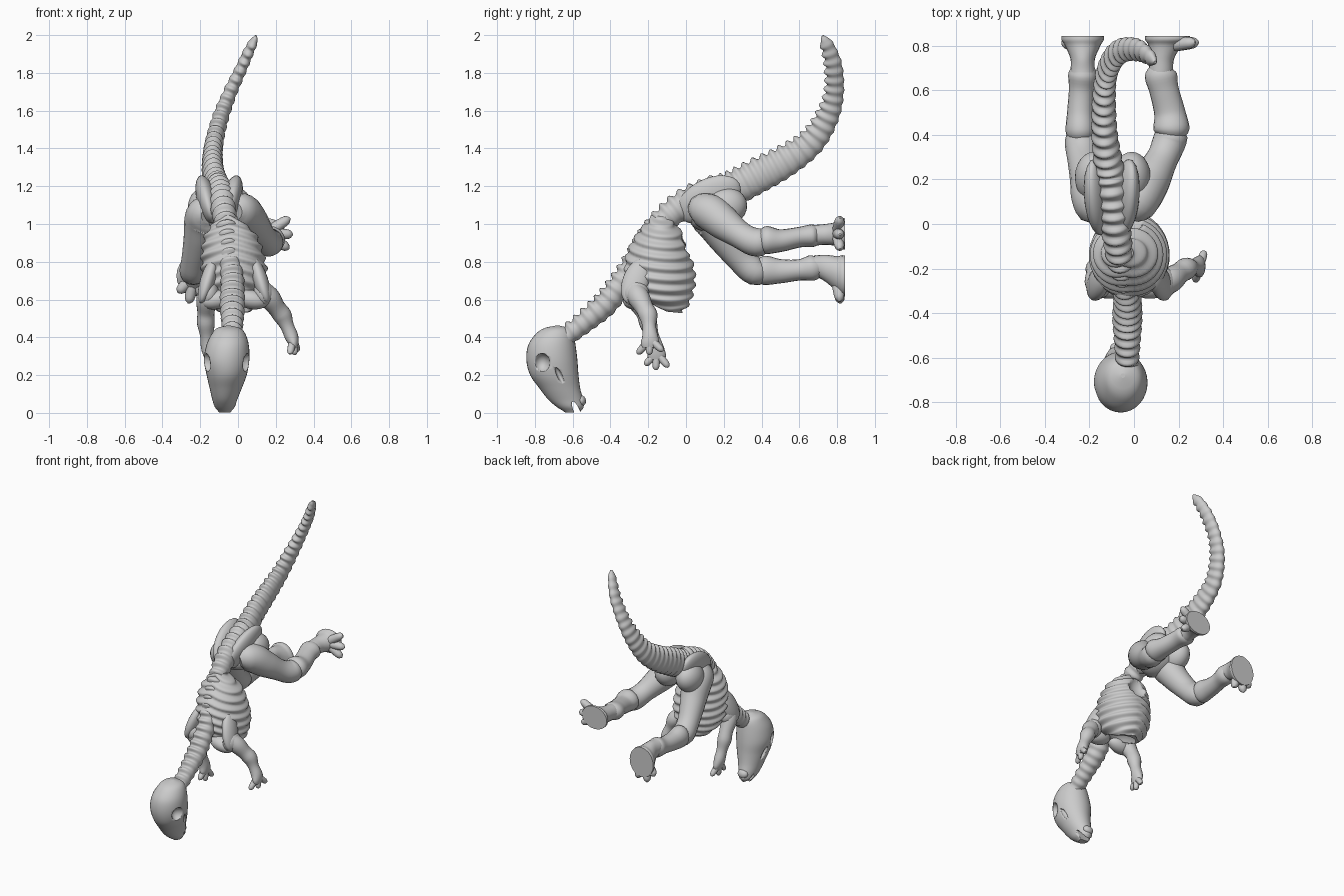
import bpy, bmesh, math
from mathutils import Vector


def resample(pts, n):
    """Smooth curve through (x, y, z, side radius, up radius), evenly spaced."""
    P = [Vector(p) for p in pts]
    P = [2 * P[0] - P[1]] + P + [2 * P[-1] - P[-2]]
    for k in (0, -1):
        for c in (3, 4):
            P[k][c] = P[1 if k == 0 else -2][c]
    dense = []
    for i in range(1, len(P) - 2):
        a, b, c, d = P[i - 1:i + 3]
        for j in range(20):
            t = j / 20
            dense.append(0.5 * (2 * b + (c - a) * t + (2 * a - 5 * b + 4 * c - d) * t * t
                                + (3 * b - a - 3 * c + d) * t ** 3))
    dense.append(P[-2])
    length = [0]
    for a, b in zip(dense, dense[1:]):
        length.append(length[-1] + (b - a).to_3d().length)
    out, k = [], 0
    for i in range(n):
        s = length[-1] * i / (n - 1)
        while k < len(dense) - 2 and length[k + 1] < s:
            k += 1
        f = (s - length[k]) / max(length[k + 1] - length[k], 1e-9)
        out.append(dense[k].lerp(dense[k + 1], min(f, 1)))
    return out


def loft(name, pts, n=24, sides=20, ridges=0, amp=0.0, dorsal=0.0, up=None, droop=0.0):
    """Elliptical tube along a path; ridges adds bumps, droop slants them down the sides."""
    S = resample([p if len(p) == 5 else (*p, p[3]) for p in pts], n)
    bm = bmesh.new()
    rings = []
    for i, s in enumerate(S):
        t = (S[min(i + 1, n - 1)].to_3d() - S[max(i - 1, 0)].to_3d()).normalized()
        if up:
            side, u = Vector((1, 0, 0)), Vector(up).normalized()
        else:
            ref = Vector((1, 0, 0)) if abs(t.x) < 0.8 else Vector((0, 1, 0))
            side = (ref - t * ref.dot(t)).normalized()
            u = side.cross(t)
        fade = min(1, s[4] / 0.06)
        ring = []
        for k in range(sides):
            a = 2 * math.pi * k / sides
            phase = ridges * i / (n - 1) + droop * abs(math.cos(a))
            wave = math.cos(2 * math.pi * phase) if ridges else 0
            h = wave * fade * (amp + dorsal * max(0, math.sin(a)) ** 3)
            ring.append(bm.verts.new(s.to_3d() + side * (max(s[3], 0.004) + h) * math.cos(a)
                                     + u * (max(s[4], 0.004) + h) * math.sin(a)))
        rings.append(ring)
    for r, q in zip(rings, rings[1:]):
        for k in range(sides):
            bm.faces.new((r[k], r[(k + 1) % sides], q[(k + 1) % sides], q[k]))
    bm.faces.new(rings[0])
    bm.faces.new(rings[-1])
    return finish(name, bm)


def finish(name, bm):
    bmesh.ops.recalc_face_normals(bm, faces=bm.faces)
    for f in bm.faces:
        f.smooth = len(f.verts) < 8
    me = bpy.data.meshes.new(name)
    bm.to_mesh(me)
    bm.free()
    ob = bpy.data.objects.new(name, me)
    bpy.context.collection.objects.link(ob)
    return ob


def ellipsoid(name, loc, radii, tilt=(0, 0, 0)):
    bm = bmesh.new()
    bmesh.ops.create_uvsphere(bm, u_segments=24, v_segments=16, radius=1)
    ob = finish(name, bm)
    ob.location, ob.scale, ob.rotation_euler = loc, radii, tilt
    return ob


def cut(target, cutter):
    cutter.hide_render = True
    cutter.display_type = 'WIRE'
    m = target.modifiers.new("cut", 'BOOLEAN')
    m.operation, m.solver, m.object = 'DIFFERENCE', 'EXACT', cutter


# Backbone: neck, back and tail in one ridged run
loft("spine_and_tail", [
    (-.03, -.64, .40, .05), (-.03, -.52, .495, .058), (-.03, -.42, .585, .065),
    (-.03, -.33, .71, .06), (-.045, -.26, .83, .055), (-.06, -.17, .97, .058),
    (-.08, -.03, 1.09, .065, .075), (-.095, .12, 1.155, .07, .085),
    (-.11, .24, 1.185, .066, .09), (-.13, .38, 1.255, .058, .09), (-.135, .53, 1.335, .052, .082),
    (-.125, .665, 1.435, .046, .07), (-.09, .75, 1.57, .042, .06), (-.04, .785, 1.70, .036, .05),
    (.02, .782, 1.83, .031, .046), (.06, .758, 1.92, .027, .038), (.085, .735, 1.97, .02, .028),
    (.095, .725, 1.997, .006)], n=44 * 7 + 1, sides=24, ridges=44, amp=.0035, dorsal=.008)

# Ribcage with slanted rib ridges, hollowed at the belly and the chest opening
ribs = loft("ribcage", [
    (-.055, -.13, 1.04, .05, .05), (-.04, -.13, .95, .13, .12), (-.03, -.14, .85, .163, .165),
    (-.02, -.14, .75, .172, .188), (-.02, -.14, .66, .165, .18), (-.02, -.12, .58, .13, .13),
    (-.02, -.09, .535, .08, .065)], n=91, sides=40, ridges=9, amp=.008, up=(0, -1, .1), droop=-.8)
cut(ribs, ellipsoid("belly_cutter", (-.03, .05, .90), (.09, .09, .09)))
cut(ribs, ellipsoid("chest_cutter", (-.02, -.18, .54), (.10, .13, .10)))

# Pelvis blades, haunches and hip block
for s, label in ((-1, "left"), (1, "right")):
    ellipsoid(label + "_hip_blade", (-.1 + s * .065, .12, 1.13), (.053, .185, .11), (.5, s * .25, 0))
    ellipsoid(label + "_haunch", (-.095 + s * .085, .21, 1.09), (.085, .115, .10), (.3, 0, 0))
ellipsoid("hip_block", (-.09, .13, 1.06), (.13, .12, .09), (.5, 0, 0))

# Skull with eye sockets, cheek openings and mouth gap
skull = loft("skull", [
    (-.05, -.68, .462, .01, .01), (-.05, -.685, .45, .06, .062), (-.05, -.695, .42, .088, .098),
    (-.055, -.71, .36, .112, .125), (-.06, -.71, .28, .12, .135), (-.06, -.697, .20, .106, .128),
    (-.065, -.668, .13, .085, .108), (-.07, -.637, .07, .066, .092),
    (-.07, -.612, .03, .052, .07), (-.07, -.60, .002, .03, .04)],
    n=50, sides=32, up=(0, -1, 0))
for s in (-1, 1):
    cut(skull, ellipsoid("eye_cutter", (-.06 + s * .125, -.765, .265), (.06, .045, .052)))
    cut(skull, ellipsoid("cheek_cutter", (-.06 + s * .11, -.665, .19), (.03, .015, .055), (.45, 0, 0)))
cut(skull, ellipsoid("mouth_cutter", (-.07, -.578, .01), (.15, .016, .06), (.42, 0, 0)))
ellipsoid("lower_jaw_tip", (-.07, -.555, .065), (.038, .025, .03), (.3, 0, 0))

# Hind legs: thigh, knobbly knee, shin, then a flat-soled foot with three toes
loft("right_thigh", [
    (-.02, .04, 1.07, .05), (.0, .07, 1.075, .085), (.03, .13, 1.06, .098), (.075, .20, 1.005, .09),
    (.125, .29, .94, .072), (.155, .36, .905, .075), (.17, .41, .905, .07), (.172, .445, .908, .03)])
loft("right_shin", [
    (.165, .38, .915, .04), (.168, .42, .915, .08, .074), (.16, .50, .912, .07, .06),
    (.135, .60, .93, .066, .054), (.12, .67, .938, .072, .06), (.12, .71, .94, .045)])
loft("right_foot", [
    (.12, .68, .94, .055), (.125, .74, .945, .055), (.14, .80, .947, .075, .065),
    (.15, .825, .948, .10, .082), (.15, .842, .948, .10, .082)], up=(0, 0, 1))
loft("left_thigh", [
    (-.15, .03, 1.05, .05), (-.165, .06, 1.055, .09), (-.18, .13, 1.03, .103), (-.20, .20, .93, .088),
    (-.225, .29, .815, .074), (-.235, .36, .752, .075), (-.24, .41, .75, .062), (-.24, .435, .75, .03)])
loft("left_shin", [
    (-.24, .36, .755, .04), (-.24, .41, .755, .066, .077), (-.24, .50, .75, .06, .064),
    (-.235, .60, .757, .057, .056), (-.23, .67, .768, .065, .068), (-.23, .71, .778, .05)])
loft("left_foot", [
    (-.23, .68, .78, .055), (-.23, .74, .765, .055, .072), (-.23, .80, .735, .08, .095),
    (-.23, .825, .727, .095, .108), (-.23, .842, .725, .095, .108)], up=(0, 0, 1))


def digits(name, root, tips, r):
    for i, tip in enumerate(tips):
        a, b = Vector(root), Vector(tip)
        e = b + (b - a) * .04
        loft(f"{name}_{i + 1}", [(*a, r), (*a.lerp(b, .6), r * .95), (*a.lerp(b, .92), r * .75), (*e, .005)],
             n=14, sides=12)


digits("right_toe", (.15, .80, .95), [(.265, .815, .87), (.285, .815, .945), (.27, .815, 1.03)], .03)
digits("left_toe", (-.23, .795, .73), [(-.315, .815, .64), (-.26, .818, .585), (-.18, .815, .595)], .031)

# Shoulder blades and arms
for s, label in ((-1, "left"), (1, "right")):
    ellipsoid(label + "_shoulder_blade", (-.02 + s * .14, -.265, .70), (.04, .07, .13), (-.35, s * -.3, 0))
    ellipsoid(label + "_shoulder_joint", (-.01 + s * .145, -.265, .63), (.055, .07, .07))
    ellipsoid(label + "_collar_bone", (-.02 + s * .09, -.28, .60), (.09, .055, .05), (0, s * .2, 0))
loft("right_arm", [
    (.12, -.28, .66, .05), (.165, -.25, .61, .058), (.205, -.22, .555, .048),
    (.235, -.20, .515, .05), (.26, -.195, .46, .036), (.283, -.19, .405, .036, .042),
    (.295, -.19, .365, .026, .05), (.297, -.19, .345, .018, .04)])
digits("right_finger", (.292, -.19, .39), [(.275, -.255, .315), (.30, -.195, .31), (.315, -.125, .33)], .021)
loft("left_arm", [
    (-.15, -.28, .66, .05), (-.165, -.26, .60, .056), (-.17, -.22, .53, .045),
    (-.17, -.20, .475, .047), (-.165, -.18, .41, .036), (-.16, -.16, .345, .036, .042),
    (-.155, -.155, .30, .026, .05), (-.153, -.155, .28, .018, .04)])
digits("left_finger", (-.158, -.155, .32), [(-.16, -.215, .255), (-.15, -.16, .23), (-.14, -.095, .245)], .021)
